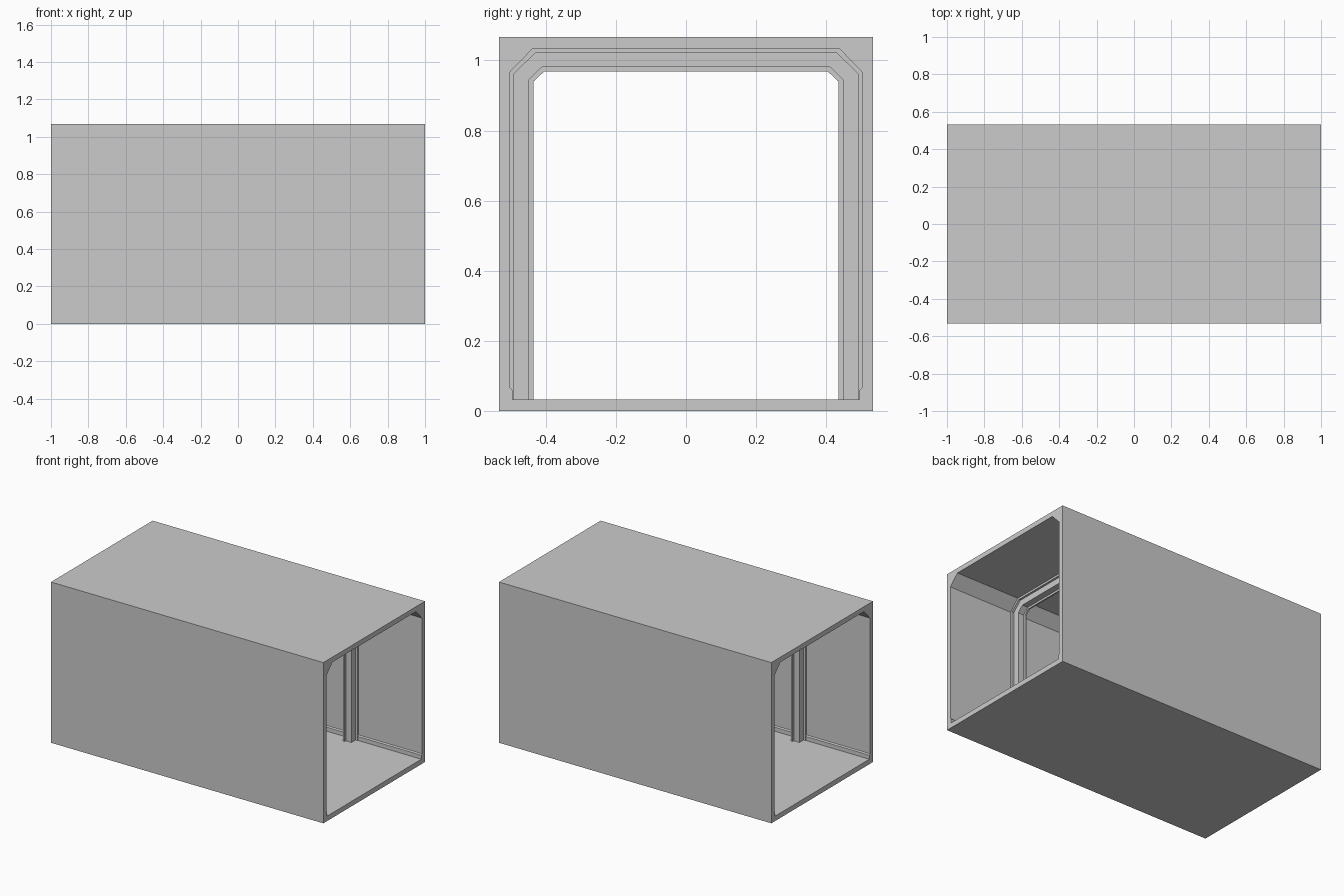
import bpy, bmesh
from mathutils import Vector

if "Cube" in bpy.data.objects:
    bpy.data.objects.remove(bpy.data.objects["Cube"])


def mirrored(half):
    """Half profile (+y side, floor to ceiling) -> full path ending on the -y side."""
    return half + [(-y, z) for y, z in reversed(half)]


def sweep(name, loops, x0, x1, mirror=False):
    """Fill closed (y, z) loops, later ones being holes, and extrude along x."""
    bm = bmesh.new()
    edges = []
    for loop in loops:
        vs = [bm.verts.new((x0, y, z)) for y, z in loop]
        edges += [bm.edges.new((vs[i], vs[(i + 1) % len(vs)])) for i in range(len(vs))]
    bmesh.ops.triangle_fill(bm, edges=edges, use_beauty=True, use_dissolve=False)
    res = bmesh.ops.extrude_face_region(bm, geom=bm.faces[:], use_keep_orig=True)
    new = [g for g in res["geom"] if isinstance(g, bmesh.types.BMVert)]
    bmesh.ops.translate(bm, verts=new, vec=Vector((x1 - x0, 0, 0)))
    bmesh.ops.recalc_face_normals(bm, faces=bm.faces[:])
    mesh = bpy.data.meshes.new(name)
    bm.to_mesh(mesh)
    bm.free()
    obj = bpy.data.objects.new(name, mesh)
    bpy.context.collection.objects.link(obj)
    if mirror:
        obj.modifiers.new("Mirror", "MIRROR").use_axis = (True, False, False)
    return obj


FLOOR = 0.033

# Corridor shell: square outside, chamfered ceiling corners and small skirting inside
outer = mirrored([(0.533, 0), (0.533, 1.067)])
inner = mirrored([(0.495, FLOOR), (0.495, 0.06), (0.502, 0.067),
                  (0.502, 0.967), (0.437, 1.034)])
sweep("corridor_shell", [outer, inner], -1, 1)

# Stepped arch ribs, each layer standing further into the corridor
steps = [
    [(0.502, FLOOR), (0.502, 0.967), (0.437, 1.034)],
    [(0.49, FLOOR), (0.49, 0.963), (0.43, 1.021)],
    [(0.449, FLOOR), (0.449, 0.944), (0.411, 0.981)],
    [(0.435, FLOOR), (0.435, 0.94), (0.405, 0.968)],
]
layers = [("rib_base", 0.533), ("rib_body", 0.519), ("rib_ridge", 0.477)]
for i, (name, x_face) in enumerate(layers):
    arch = mirrored(steps[i]) + mirrored(steps[i + 1])[::-1]
    sweep(name, [arch], 0.467, x_face, mirror=True)
